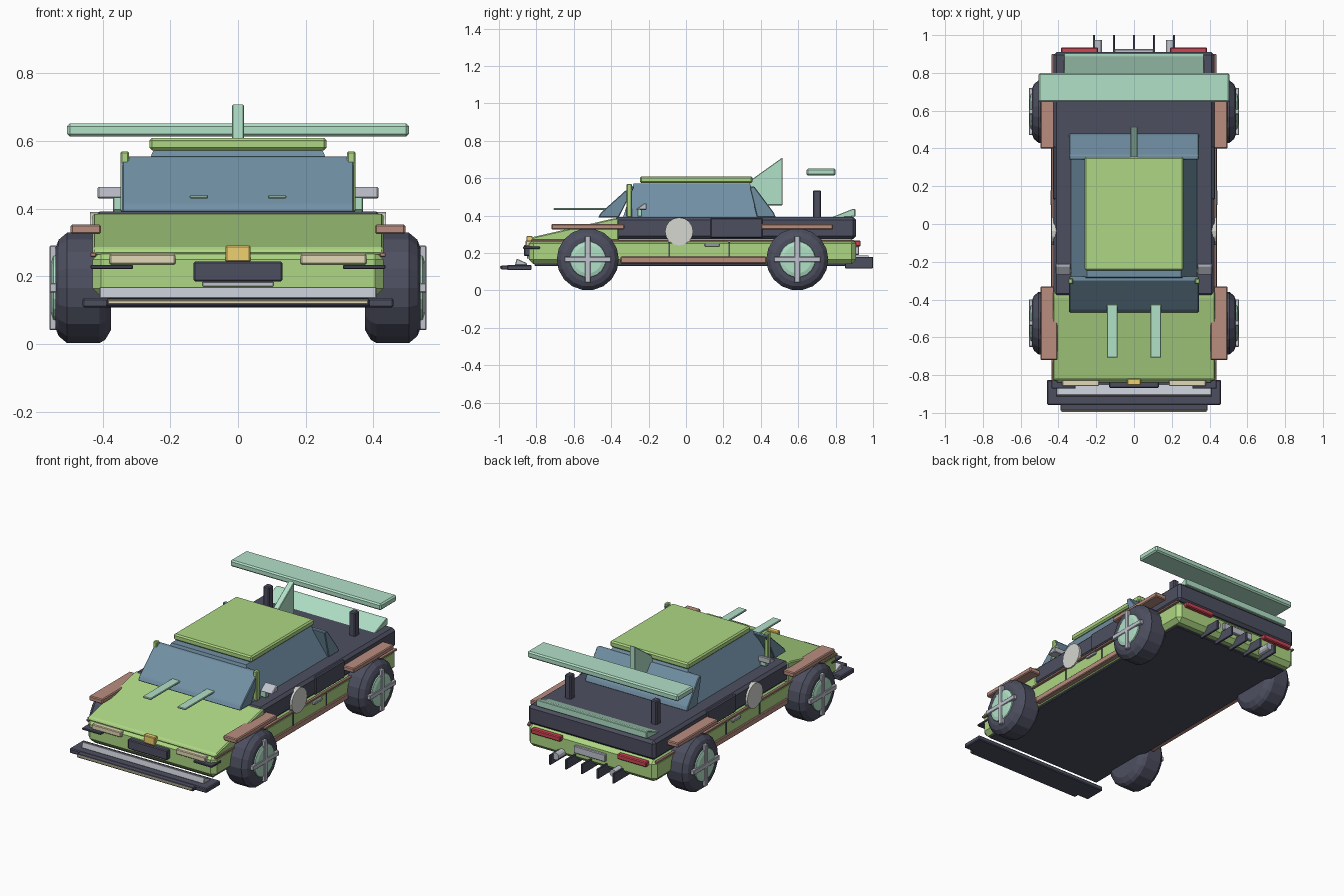
import bpy, bmesh, math
from mathutils import Matrix

if "Cube" in bpy.data.objects:
    bpy.data.objects.remove(bpy.data.objects["Cube"])


def mat(name, r, g, b):
    m = bpy.data.materials.new(name)
    m.diffuse_color = [(c / 255) ** 2.2 for c in (r, g, b)] + [1]
    m.use_nodes = True
    m.node_tree.nodes["Principled BSDF"].inputs["Base Color"].default_value = m.diffuse_color
    return m


GREEN = mat("green_paint", 172, 214, 130)
DARK = mat("dark_trim", 78, 80, 96)
GLASS = mat("window_glass", 112, 142, 162)
MINT = mat("mint_paint", 176, 224, 198)
BROWN = mat("brown_trim", 184, 140, 126)
SILVER = mat("silver", 190, 194, 204)
CREAM = mat("cream_lamp", 226, 216, 180)
RED = mat("red_lamp", 205, 70, 84)
YELLOW = mat("yellow_badge", 238, 208, 110)
WHITE = mat("off_white", 212, 214, 206)


def finish(name, bm, material, bevel=0.0, mirror=False):
    if bevel:
        bmesh.ops.bevel(bm, geom=bm.edges[:], offset=bevel, segments=1,
                        affect='EDGES', clamp_overlap=True)
    bmesh.ops.recalc_face_normals(bm, faces=bm.faces[:])
    me = bpy.data.meshes.new(name)
    bm.to_mesh(me)
    bm.free()
    me.materials.append(material)
    ob = bpy.data.objects.new(name, me)
    bpy.context.collection.objects.link(ob)
    if mirror:
        ob.modifiers.new("Mirror", 'MIRROR')
    return ob


def prism(name, pts, x0, x1, material, bevel=0.0, mirror=False):
    """Side profile of (y, z) points extruded across x."""
    bm = bmesh.new()
    a = [bm.verts.new((x0, y, z)) for y, z in pts]
    b = [bm.verts.new((x1, y, z)) for y, z in pts]
    bm.faces.new(a)
    bm.faces.new(b[::-1])
    for i in range(len(pts)):
        j = (i + 1) % len(pts)
        bm.faces.new((a[i], b[i], b[j], a[j]))
    return finish(name, bm, material, bevel, mirror)


def box(name, x, y, z, material, bevel=0.004, mirror=False):
    pts = [(y[0], z[0]), (y[1], z[0]), (y[1], z[1]), (y[0], z[1])]
    return prism(name, pts, x[0], x[1], material, bevel, mirror)


def turned(name, prof, cy, cz, sides, material, mirror=True):
    """Closed solid turned about an x axis from (x, radius) stations."""
    bm = bmesh.new()
    rings = []
    for x, r in prof:
        rings.append([bm.verts.new((x, cy + r * math.cos(2 * math.pi * i / sides),
                                    cz + r * math.sin(2 * math.pi * i / sides)))
                      for i in range(sides)])
    for p, q in zip(rings, rings[1:]):
        for i in range(sides):
            j = (i + 1) % sides
            bm.faces.new((p[i], p[j], q[j], q[i]))
    bm.faces.new(rings[0])
    bm.faces.new(rings[-1])
    return finish(name, bm, material, 0, mirror)


# Body shell
box("lower_body", (-.43, .43), (-.84, .91), (.14, .275), GREEN, .025)
box("floor_pan", (-.40, .40), (-.81, .855), (.13, .15), DARK)
prism("hood", [(-.83, .265), (-.82, .285), (-.385, .385), (-.36, .385), (-.36, .265)],
      -.43, .43, GREEN, .006)
box("upper_body", (-.425, .425), (-.385, .91), (.275, .392), DARK, .016)
box("body_moulding", (.42, .436), (-.83, .90), (.258, .27), BROWN, .002, True)
box("side_sill", (.40, .44), (-.35, .43), (.145, .18), BROWN, .004, True)
box("side_intake", (.38, .43), (.13, .41), (.28, .387), DARK, .006, True)
for tag, y in (("front", -.09), ("rear", .23)):
    box("door_seam_" + tag, (.42, .434), (y - .004, y + .004), (.18, .26), DARK, 0, True)
box("door_handle", (.42, .442), (.10, .18), (.234, .25), SILVER, .003, True)
turned("side_roundel", [(.41, .075), (.438, .075)], -.037, .315, 16, WHITE)

# Cabin, narrowing upward
cabin = prism("cabin", [(-.34, .38), (.45, .38), (.34, .572), (-.28, .572)], -.34, .34, GLASS)
for v in cabin.data.vertices:
    if v.co.z > .5:
        v.co.x *= .25 / .34
prism("windscreen", [(-.47, .39), (-.455, .415), (-.30, .555), (-.275, .555), (-.36, .39)],
      -.343, .343, GLASS, .004)
prism("rear_window", [(.48, .39), (.47, .415), (.365, .555), (.34, .555), (.38, .39)],
      -.343, .343, GLASS, .004)
box("roof", (-.262, .262), (-.245, .355), (.573, .61), GREEN, .008)
box("windscreen_post", (.322, .348), (-.318, -.288), (.39, .57), GREEN, .005, True)
box("mirror_arm", (.33, .37), (-.26, -.235), (.395, .435), MINT, .003, True)
prism("side_mirror", [(-.27, .432), (-.21, .43), (-.21, .465), (-.225, .465)],
      .335, .415, SILVER, .004, True)

# Fin, wing and tail
prism("roof_fin", [(.34, .455), (.515, .455), (.515, .71), (.34, .585)], -.018, .018, MINT, .003)
box("rear_wing", (-.505, .505), (.645, .80), (.613, .652), MINT, .008)
box("wing_post", (.268, .308), (.678, .722), (.37, .535), DARK, .006, True)
prism("tail_lip", [(.765, .385), (.905, .395), (.905, .435), (.89, .435)], -.37, .37, MINT, .003)

# Hood strips
box("hood_strip", (.088, .143), (-.708, -.425), (.43, .441), MINT, .003, True)

# Fenders and wheels
for tag, y0, y1, cy in (("front", -.72, -.33, -.525), ("rear", .40, .785, .595)):
    box(tag + "_fender", (.405, .495), (y0, y1), (.325, .354), BROWN, .005, True)
    turned(tag + "_tyre", [(.375, .125), (.392, .155), (.41, .166), (.505, .166),
                           (.53, .145), (.54, .12)], cy, .166, 18, DARK)
    turned(tag + "_hub", [(.53, .10), (.546, .095), (.552, .075)], cy, .166, 18, MINT)
    box(tag + "_spoke_upright", (.535, .557), (cy - .014, cy + .014), (.041, .291),
        SILVER, .003, True)
    box(tag + "_spoke_level", (.535, .557), (cy - .125, cy + .125), (.152, .18),
        SILVER, .003, True)

# Nose parts
box("splitter", (-.46, .46), (-.958, -.825), (.108, .136), DARK, .005)
box("splitter_lip", (-.39, .39), (-.988, -.95), (.111, .134), DARK, .004)
box("splitter_edge", (-.385, .385), (-.995, -.98), (.118, .13), CREAM, .002)
prism("splitter_wedge", [(-.915, .135), (-.85, .135), (-.85, .145), (-.905, .17)],
      -.41, .41, SILVER, .003)
box("headlight", (.185, .38), (-.858, -.825), (.235, .266), CREAM, .004, True)
box("front_plate", (-.132, .132), (-.867, -.83), (.185, .244), DARK, .005)
box("nose_badge", (-.037, .037), (-.853, -.82), (.243, .291), YELLOW, .004)
box("nose_canard", (.31, .436), (-.872, -.78), (.222, .234), DARK, .003, True)
box("nose_strip", (-.105, .105), (-.85, -.815), (.17, .184), SILVER, .002)

# Tail parts
box("tail_light", (.19, .387), (.90, .934), (.236, .266), RED, .005, True)
box("rear_plate", (-.105, .105), (.90, .926), (.19, .235), SILVER, .004)
for i in range(5):
    x = (i - 2) * .106
    box("diffuser_fin_%d" % (i + 1), (x - .006, x + .006), (.85, 1.0), (.118, .178), DARK, .002)

# Exhausts point backwards
bm = bmesh.new()
bmesh.ops.create_cone(bm, cap_ends=True, segments=12, radius1=.022, radius2=.022, depth=.12,
                      matrix=Matrix.Translation((.192, .915, .165))
                      @ Matrix.Rotation(math.pi / 2, 4, 'X'))
finish("exhaust", bm, SILVER, 0, True)
